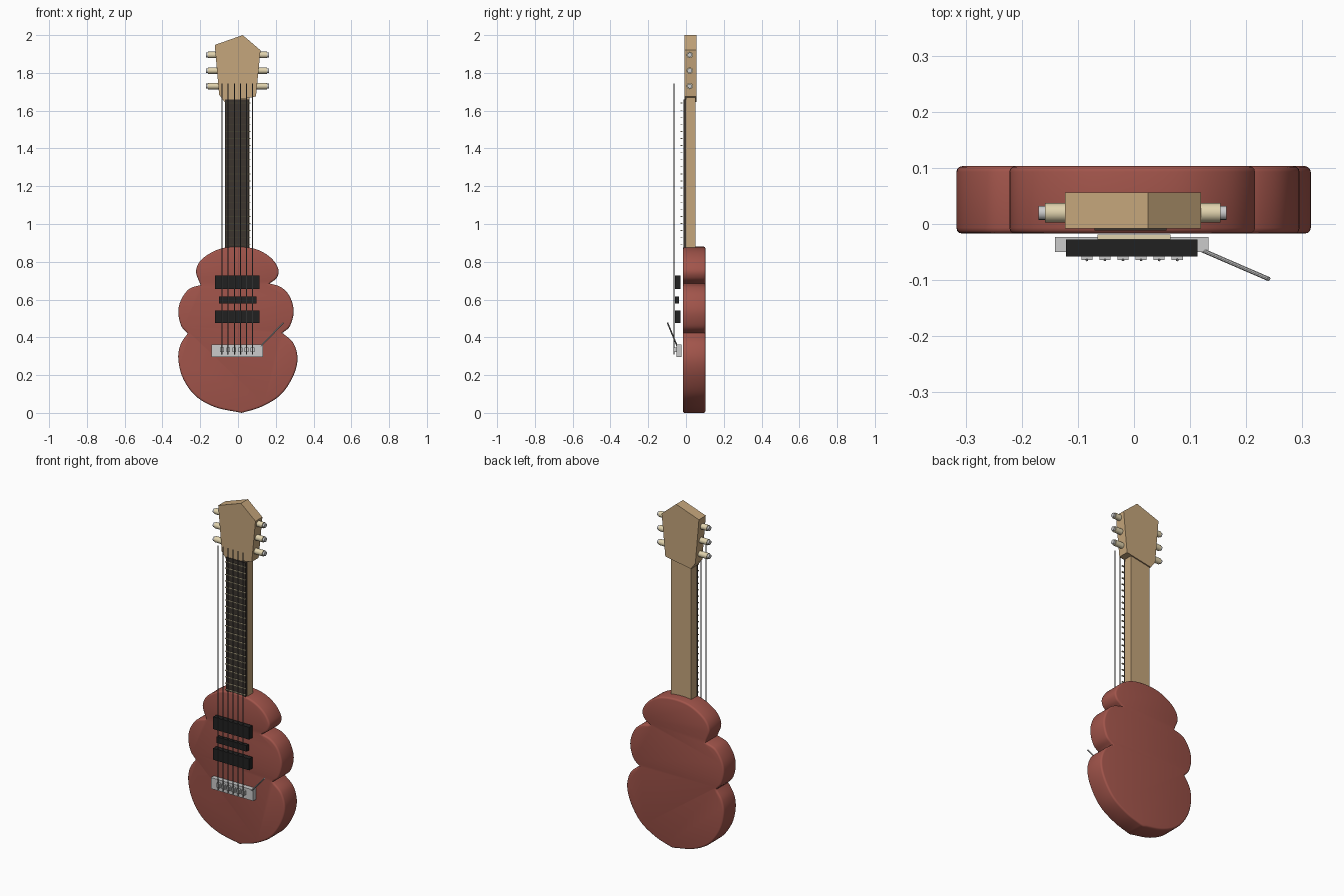
import bpy, bmesh, math
from mathutils import Vector

if "Cube" in bpy.data.objects:
    bpy.data.objects.remove(bpy.data.objects["Cube"])


def material(name, rgb):
    m = bpy.data.materials.new(name)
    m.diffuse_color = (*rgb, 1)
    m.use_nodes = True
    m.node_tree.nodes["Principled BSDF"].inputs["Base Color"].default_value = m.diffuse_color
    return m


RED = material("red_lacquer", (0.36, 0.09, 0.07))
WOOD = material("maple", (0.56, 0.38, 0.2))
DARK = material("dark_fingerboard", (0.045, 0.035, 0.028))
BLACK = material("black_plastic", (0.015, 0.015, 0.015))
CREAM = material("cream", (0.75, 0.65, 0.42))
CHROME = material("chrome", (0.6, 0.6, 0.58))
STEEL = material("string_steel", (0.12, 0.12, 0.12))


def finish(name, bm, mat, smooth=False):
    bmesh.ops.recalc_face_normals(bm, faces=bm.faces)
    me = bpy.data.meshes.new(name)
    bm.to_mesh(me)
    bm.free()
    me.materials.append(mat)
    if smooth:
        me.shade_smooth()
        me.set_sharp_from_angle(angle=math.radians(35))
    ob = bpy.data.objects.new(name, me)
    bpy.context.collection.objects.link(ob)
    return ob


def box(name, x, y, z, mat):
    bm = bmesh.new()
    bmesh.ops.create_cube(bm, size=1)
    for v in bm.verts:
        for i, (a, b) in enumerate((x, y, z)):
            v.co[i] = (a + b) / 2 + v.co[i] * (b - a)
    return finish(name, bm, mat)


def rod(name, p, q, r, mat, sides=12):
    p, q = Vector(p), Vector(q)
    bm = bmesh.new()
    bmesh.ops.create_cone(bm, cap_ends=True, segments=sides, radius1=r, radius2=r, depth=(q - p).length)
    rot = (q - p).to_track_quat('Z', 'Y')
    for v in bm.verts:
        v.co = rot @ v.co + (p + q) / 2
    return finish(name, bm, mat, True)


def slab(name, outline, y0, y1, bevel, segments, mat, smooth):
    bm = bmesh.new()
    face = bm.faces.new([bm.verts.new((x, y0, z)) for x, z in outline])
    ext = bmesh.ops.extrude_face_region(bm, geom=[face], use_keep_orig=True)["geom"]
    for v in ext:
        if isinstance(v, bmesh.types.BMVert):
            v.co.y = y1
    rim = [e for e in bm.edges if abs(e.verts[0].co.y - e.verts[1].co.y) < 1e-6]
    bmesh.ops.recalc_face_normals(bm, faces=bm.faces)
    if bevel:
        bmesh.ops.bevel(bm, geom=rim, offset=bevel, segments=segments, profile=0.5, affect='EDGES')
    return finish(name, bm, mat, smooth)


def spline(pts, steps=6):
    # Catmull-Rom through the points, last point left out
    p = [Vector(a) for a in pts]
    p = [2 * p[0] - p[1]] + p + [2 * p[-1] - p[-2]]
    out = []
    for a, b, c, d in zip(p, p[1:], p[2:], p[3:]):
        for k in range(steps):
            t = k / steps
            out.append(0.5 * (2 * b + (c - a) * t + (2 * a - 5 * b + 4 * c - d) * t * t
                              + (3 * b - a - 3 * c + d) * t ** 3))
    return out


# Body: lobes meeting at sharp notches
lobes = [
    [(0.02, 0), (0.125, 0.033), (0.225, 0.095), (0.29, 0.19), (0.315, 0.285), (0.293, 0.37), (0.235, 0.423)],
    [(0.235, 0.423), (0.275, 0.46), (0.295, 0.54), (0.272, 0.62), (0.225, 0.667), (0.167, 0.685)],
    [(0.167, 0.685), (0.205, 0.715), (0.214, 0.76), (0.175, 0.82), (0.1, 0.865), (0, 0.88),
     (-0.1, 0.867), (-0.19, 0.815), (-0.222, 0.75), (-0.198, 0.677)],
    [(-0.198, 0.677), (-0.26, 0.655), (-0.303, 0.595), (-0.316, 0.53), (-0.3, 0.46), (-0.267, 0.42)],
    [(-0.267, 0.42), (-0.305, 0.36), (-0.316, 0.285), (-0.292, 0.185), (-0.225, 0.09), (-0.12, 0.03), (0.02, 0)],
]
slab("body", [p for l in lobes for p in spline(l)], -0.017, 0.103, 0.01, 3, RED, True)

# Neck, fingerboard and frets
box("neck", (-0.068, 0.062), (0, 0.049), (0.85, 1.68), WOOD)
box("fingerboard", (-0.07, 0.058), (-0.012, 0.001), (0.86, 1.66), DARK)
for i in range(21):
    z = 0.89 + i * 0.0375
    box(f"fret_{i + 1}", (-0.065, 0.065), (-0.028, -0.019), (z - 0.002, z + 0.002), CREAM)

# Headstock
slab("headstock", [(-0.123, 1.948), (0.025, 2.0), (0.119, 1.92), (0.095, 1.675), (-0.07, 1.645), (-0.1, 1.685)],
     -0.008, 0.056, 0, 1, WOOD, False)

# Tuning pegs on both sides
for side, s in (("left", -1), ("right", 1)):
    shift = -0.005 if s < 0 else 0
    for i, z in enumerate((1.73, 1.812, 1.895)):
        rod(f"peg_{side}_{i + 1}", (s * 0.08, 0.02, z), (s * 0.154 + shift, 0.02, z), 0.017, CREAM, 16)
        rod(f"peg_tip_{side}_{i + 1}", (s * 0.15 + shift, 0.02, z), (s * 0.165 + shift, 0.02, z), 0.0125, CHROME, 16)

# Pickups
box("neck_pickup", (-0.121, 0.113), (-0.058, -0.028), (0.655, 0.727), BLACK)
box("middle_pickup", (-0.1, 0.097), (-0.058, -0.036), (0.58, 0.615), BLACK)
box("bridge_pickup", (-0.121, 0.113), (-0.058, -0.028), (0.475, 0.542), BLACK)

# Bridge with saddles, strings and lever
box("bridge", (-0.141, 0.133), (-0.05, -0.023), (0.297, 0.362), CHROME)
for i in range(6):
    x = -0.084 + i * 0.0322
    box(f"saddle_{i + 1}", (x - 0.01, x + 0.01), (-0.064, -0.048), (0.322, 0.347), CHROME)
    rod(f"string_{i + 1}", (x, -0.064, 0.31), (x, -0.064, 1.745), 0.0025, STEEL, 8)
rod("lever", (0.115, -0.044, 0.347), (0.24, -0.098, 0.477), 0.004, CHROME, 10)
